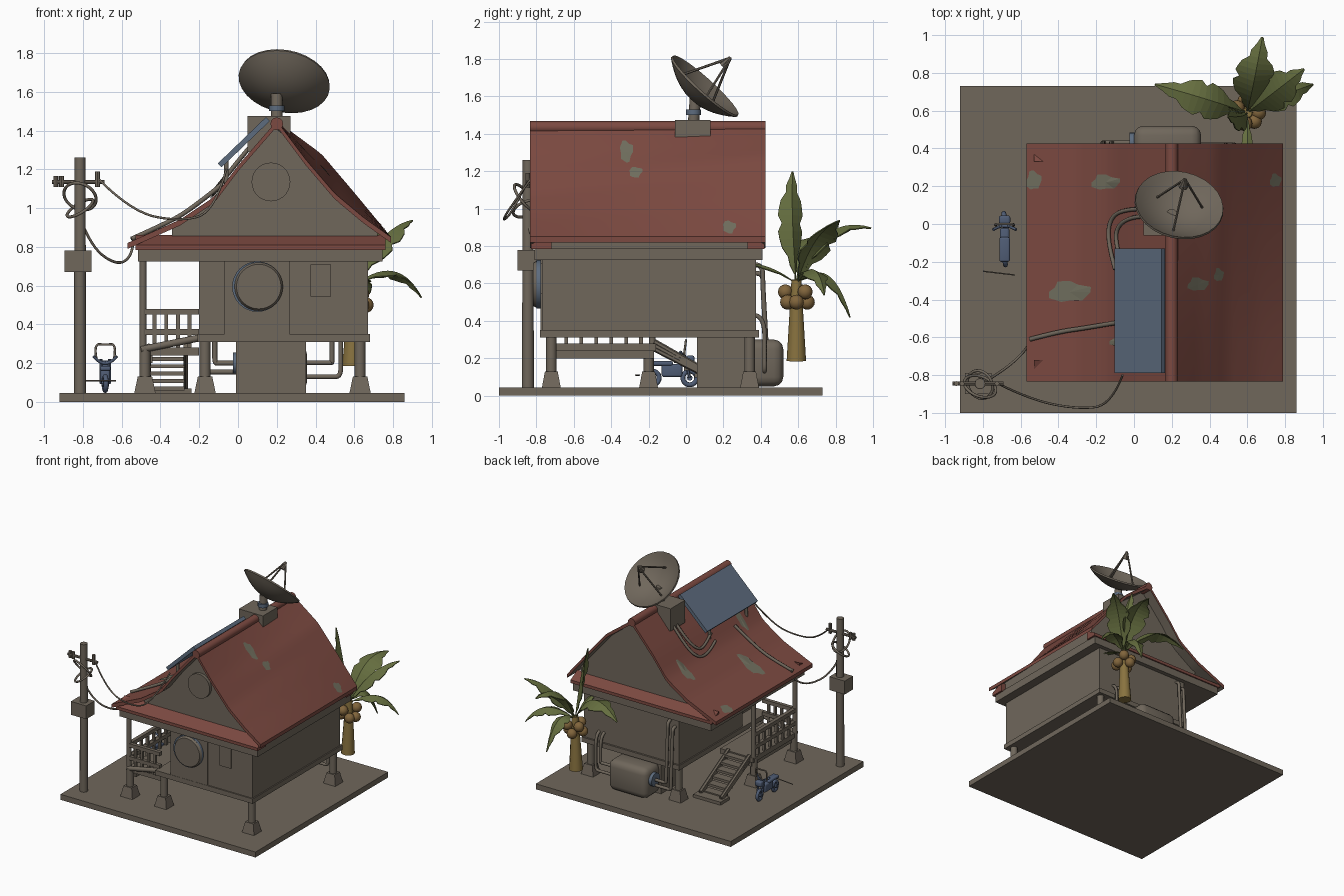
import bpy, bmesh, math
from mathutils import Vector, Matrix

if "Cube" in bpy.data.objects:
    bpy.data.objects.remove(bpy.data.objects["Cube"])

def mat(name, r, g, b):
    m = bpy.data.materials.new(name)
    m.diffuse_color = (r, g, b, 1)
    m.use_nodes = True
    m.node_tree.nodes["Principled BSDF"].inputs["Base Color"].default_value = m.diffuse_color
    return m

GREY = mat("weathered_grey", .16, .135, .105)
RED = mat("roof_red", .20, .067, .052)
PATCH = mat("patch_green_grey", .16, .155, .11)
BLUE = mat("panel_blue", .11, .15, .21)
LEAF = mat("leaf_green", .13, .155, .05)
TRUNK = mat("trunk_yellow", .25, .17, .05)
NUT = mat("coconut_brown", .22, .13, .045)
BIKE = mat("dark_blue", .08, .11, .18)

def finish(name, bm, m, smooth=False, extra=None):
    bmesh.ops.recalc_face_normals(bm, faces=bm.faces)
    me = bpy.data.meshes.new(name)
    bm.to_mesh(me)
    bm.free()
    ob = bpy.data.objects.new(name, me)
    bpy.context.collection.objects.link(ob)
    for k in [m] + ([extra] if extra else []):
        me.materials.append(k)
    if smooth:
        bpy.ops.object.select_all(action='DESELECT')
        ob.select_set(True)
        bpy.context.view_layer.objects.active = ob
        bpy.ops.object.shade_smooth_by_angle(angle=math.radians(40))
    return ob

def box(name, lo, hi, m=GREY, bevel=0, taper=1):
    bm = bmesh.new()
    bmesh.ops.create_cube(bm, size=1)
    lo, hi = Vector(lo), Vector(hi)
    for v in bm.verts:
        k = taper if v.co.z > 0 else 1
        d = hi - lo
        v.co = Vector((v.co.x * k * d.x, v.co.y * k * d.y, v.co.z * d.z)) + (lo + hi) / 2
    if bevel:
        bmesh.ops.bevel(bm, geom=bm.edges[:], offset=bevel, segments=3, profile=.5, affect='EDGES')
    return finish(name, bm, m, bevel > 0)

def cyl(name, a, b, r0, r1=None, m=GREY, n=12):
    a, b = Vector(a), Vector(b)
    d = b - a
    bm = bmesh.new()
    M = Matrix.Translation((a + b) / 2) @ d.to_track_quat('Z', 'Y').to_matrix().to_4x4()
    bmesh.ops.create_cone(bm, cap_ends=True, segments=n, radius1=r0,
                          radius2=r0 if r1 is None else r1, depth=d.length, matrix=M)
    return finish(name, bm, m, True)

def tube(name, pts, r, m=GREY, cyclic=False):
    cu = bpy.data.curves.new(name, 'CURVE')
    cu.dimensions = '3D'
    cu.bevel_depth, cu.bevel_resolution, cu.use_fill_caps = r, 2, True
    s = cu.splines.new('NURBS')
    s.points.add(len(pts) - 1)
    for p, c in zip(s.points, pts):
        p.co = (*c, 1)
    s.order_u, s.resolution_u = 3, 6
    s.use_endpoint_u, s.use_cyclic_u = not cyclic, cyclic
    cu.materials.append(m)
    ob = bpy.data.objects.new(name, cu)
    bpy.context.collection.objects.link(ob)
    bpy.ops.object.select_all(action='DESELECT')
    ob.select_set(True)
    bpy.context.view_layer.objects.active = ob
    bpy.ops.object.convert(target='MESH')

def ring(name, c, R, r, axis, m):
    q = Vector(axis).to_track_quat('Z', 'Y')
    tube(name, [Vector(c) + q @ Vector((R * math.cos(i * math.pi / 6), R * math.sin(i * math.pi / 6), 0))
                for i in range(12)], r, m, True)

# Ground slab, main floor, walls with a recessed front corner, eave beam
box("ground_slab", (-.92, -1, 0), (.86, .73, .045))
box("main_floor", (-.21, -.78, .31), (.68, .39, .35))
bm = bmesh.new()
f = bm.faces.new([bm.verts.new((x, y, .35)) for x, y in
                  [(-.07, -.77), (.67, -.77), (.67, .375), (-.2, .375), (-.2, -.45), (-.07, -.45)]])
ext = bmesh.ops.extrude_face_region(bm, geom=[f])
bmesh.ops.translate(bm, vec=(0, 0, .39), verts=[v for v in ext['geom'] if isinstance(v, bmesh.types.BMVert)])
finish("house_walls", bm, GREY)
box("eave_beam", (-.515, -.81, .725), (.745, .41, .79))
box("door_panel", (-.07, -.778, .35), (.265, -.77, .725))
box("small_window", (.375, -.779, .545), (.48, -.77, .71))
cyl("round_window_frame", (.1, -.76, .595), (.1, -.8, .595), .13, m=BLUE, n=32)
cyl("round_window", (.107, -.8, .595), (.107, -.818, .595), .125, .115, n=32)

# Footings and stilts
for x, y, top in [(-.48, -.72, .28), (-.17, -.72, .31), (.63, -.72, .31), (-.48, -.2, .28),
                  (-.17, .34, .31), (.63, .34, .31)]:
    box("footing", (x - .055, y - .05, .045), (x + .055, y + .05, .13), taper=.68)
    cyl("stilt", (x, y, .12), (x, y, top), .028)

# Roof surface: left slope concave, right slope twisting from concave to convex
LEFT = [(-.57, .82), (-.3, .94), (-.12, 1.06), (0, 1.22), (.2, 1.45)]
RF = [(.2, 1.45), (.35, 1.25), (.5, 1.075), (.65, .95), (.79, .85)]
RB = [(.2, 1.45), (.43, 1.28), (.6, 1.08), (.79, .85)]
def interp(p, x):
    for (a, za), (b, zb) in zip(p, p[1:]):
        if x <= b or (b, zb) == p[-1]:
            return za + (zb - za) * (x - a) / (b - a)
def roof_z(x, y):
    if x <= .2:
        return interp(LEFT, x)
    t = (y + .835) / 1.26
    return interp(RF, x) * (1 - t) + interp(RB, x) * t

for name, x0, x1 in [("roof_left", -.57, .2), ("roof_right", .2, .79)]:
    bm = bmesh.new()
    N, K = 20, 6
    g = [[[bm.verts.new((x, y, roof_z(x, y) - d)) for y in [-.835 + 1.26 * j / K for j in range(K + 1)]]
          for x in [x0 + (x1 - x0) * i / N for i in range(N + 1)]] for d in (0, .03)]
    for s in (0, 1):
        for i in range(N):
            for j in range(K):
                bm.faces.new((g[s][i][j], g[s][i + 1][j], g[s][i + 1][j + 1], g[s][i][j + 1])).material_index = s
    for i in range(N):
        for j in (0, K):
            bm.faces.new((g[0][i][j], g[0][i + 1][j], g[1][i + 1][j], g[1][i][j]))
    for j in range(K):
        for i in (0, N):
            bm.faces.new((g[0][i][j], g[0][i][j + 1], g[1][i][j + 1], g[1][i][j]))
    finish(name, bm, RED, True, GREY)
cyl("ridge_cap", (.2, -.835, 1.435), (.2, .425, 1.435), .033, m=RED)

# Attic gable, vent and red skirt strips
bm = bmesh.new()
xs = [-.34 + 1.06 * i / 24 for i in range(25)]
ends = [[bm.verts.new((x, y, roof_z(x, y) - .025)) for x in xs] +
        [bm.verts.new((.72, y, .78)), bm.verts.new((-.34, y, .78))] for y in (-.73, .34)]
for e in ends:
    bm.faces.new(e)
for i in range(27):
    k = (i + 1) % 27
    bm.faces.new((ends[0][i], ends[0][k], ends[1][k], ends[1][i]))
finish("attic_gable", bm, GREY)
cyl("gable_vent", (.17, -.72, 1.135), (.17, -.755, 1.135), .1, n=28)
for ya, yb in [(-.83, -.72), (.42, .33)]:
    bm = bmesh.new()
    r = [[bm.verts.new((x, y, z)) for y, z in [(ya, .785), (ya, .81), (yb, .86), (yb, .785)]] for x in (-.53, .76)]
    for i in range(4):
        k = (i + 1) % 4
        bm.faces.new((r[0][i], r[0][k], r[1][k], r[1][i]))
    for e in r:
        bm.faces.new(e)
    finish("gable_skirt", bm, RED)

# Worn patches laid on the roof
for px, py, a, b in [(-.53, .23, .04, .05), (-.15, .22, .075, .04), (-.34, -.36, .11, .055), (-.05, -.62, .08, .03),
                     (.34, -.32, .055, .035), (.45, -.27, .025, .035), (.75, .23, .03, .035)]:
    bm = bmesh.new()
    P = [(px, py)] + [(px + a * math.cos(t * .524) * (1 + .2 * math.sin(t * 2.1)),
                       py + b * math.sin(t * .524) * (1 + .2 * math.cos(t * 1.7))) for t in range(12)]
    P = [(min(max(x, -.57), .79), y) for x, y in P]
    v = [bm.verts.new((x, y, roof_z(x, y) + .006)) for x, y in P]
    for i in range(12):
        bm.faces.new((v[0], v[1 + i], v[1 + (i + 1) % 12]))
    finish("roof_patch", bm, PATCH)

# Solar panel
bm = bmesh.new()
bmesh.ops.create_cube(bm, size=1)
bmesh.ops.transform(bm, verts=bm.verts, matrix=Matrix.Translation((.03, -.46, 1.34)) @
                    Matrix.Rotation(-math.atan2(.24, .25), 4, 'Y') @ Matrix.Diagonal((.345, .66, .028, 1)))
finish("solar_panel", bm, BLUE)
for y in (-.7, -.22):
    cyl("panel_leg", (-.06, y, 1.1), (-.06, y, 1.25), .012)

# Satellite dish: bowl, feed struts, mast, mount box
C, n = Vector((.24, .105, 1.66)), Vector((.15, .66, .73)).normalized()
M = Matrix.Translation(C) @ n.to_track_quat('Z', 'Y').to_matrix().to_4x4()
bm = bmesh.new()
prof = [(.235 * i / 7, -.095 * (1 - (i / 7) ** 2)) for i in range(8)]
prof = prof + [(r + .003, z - .012) for r, z in reversed(prof[1:])] + [(0, -.107)]
e = [bm.verts.new((r, 0, z)) for r, z in prof]
eds = [bm.edges.new(p) for p in zip(e, e[1:])]
bmesh.ops.spin(bm, geom=e + eds, axis=(0, 0, 1), cent=(0, 0, 0), angle=math.tau, steps=28)
bmesh.ops.remove_doubles(bm, verts=bm.verts, dist=.0005)
bm.transform(M)
finish("dish_bowl", bm, GREY, True)
tip = M @ Vector((0, 0, .2))
for k in range(3):
    t = math.pi / 2 + k * math.tau / 3
    cyl("feed_strut", M @ Vector((.14 * math.cos(t), .14 * math.sin(t), -.06)), tip, .007, n=6)
cyl("feed_horn", tip, M @ Vector((0, 0, .14)), .01, .026, n=8)
cyl("dish_mast", (.2, .04, 1.46), (.2, .05, 1.59), .03)
cyl("mast_collar", (.2, .04, 1.5), (.2, .04, 1.53), .04, m=BLUE)
box("dish_mount", (.05, -.06, 1.29), (.27, .13, 1.475))
for o in (0, .04):
    tube("dish_cable", [(x, y, roof_z(x, y) + .025) for x, y in
                        [(.06, .08 - o), (-.05 + o, .08 - o), (-.13 + o, .03 - o), (-.14 + o, -.1), (-.1 + o, -.24)]], .011)

# Porch with posts, railing and stairs
box("porch_floor", (-.5, -.72, .24), (-.2, -.16, .28))
cyl("porch_edge_beam", (-.5, -.73, .27), (-.2, -.73, .33), .018)
box("porch_joist", (-.48, -.7, .2), (-.44, -.17, .24))
for y in (-.72, -.18):
    cyl("porch_post", (-.49, y, .27), (-.49, y, .73), .018)
for z in (.36, .465):
    box("side_rail", (-.505, -.72, z - .015), (-.475, -.18, z + .015))
    box("front_rail", (-.49, -.735, z - .015), (-.2, -.705, z + .015))
for i in range(6):
    box("side_baluster", (-.5, -.65 + i * .08, .28), (-.48, -.63 + i * .08, .46))
for i in range(4):
    box("front_baluster", (-.44 + i * .06, -.73, .28), (-.42 + i * .06, -.71, .46))
for i in range(6):
    y, z = -.14 + i * .055, .26 - i * .038
    box("stair_step", (-.455, y - .035, z - .01), (-.275, y + .035, z + .01))
for x in (-.46, -.27):
    for d in (0, .02, .04):
        cyl("stair_stringer", (x, -.17, .29 - d), (x, .2, .08 - d / 2), .014, n=6)
box("stair_foot", (-.49, .13, .045), (-.24, .25, .07))

# Storage block, water tank and pipes
box("store_block", (-.01, .06, .045), (.35, .34, .31))
box("water_tank", (0, .32, .05), (.355, .52, .3), bevel=.05)
cyl("tank_port", (.02, .43, .2), (-.025, .43, .2), .055, m=BLUE, n=16)
for o in (0, .045):
    tube("wall_pipe", [(0, .43, .2 - o), (-.1 - o, .43, .2 - o), (-.12 - o, .43, .2 - o), (-.12 - o, .43, .26),
                       (-.12 - o, .41, .6), (-.12 - o, .41, .7 - o), (-.12 - o, .37, .7 - o)], .013)
    tube("side_pipe", [(.33, .42, .13 + o * 1.6), (.48, .42, .13 + o * 1.6), (.53 - o, .42, .13 + o * 1.6),
                       (.53 - o, .42, .22), (.53 - o, .42, .42), (.53 - o, .37, .43)], .012)

# Utility pole, crossarm, coils and wires
cyl("utility_pole", (-.815, -.845, .04), (-.815, -.845, 1.26), .032, .028)
box("transformer_box", (-.895, -.9, .67), (-.755, -.79, .78))
cyl("crossarm", (-.96, -.845, 1.135), (-.69, -.845, 1.135), .011, n=8)
for x in (-.94, -.91, -.725):
    cyl("insulator", (x, -.845, 1.11), (x, -.845, 1.165 if x < -.8 else 1.19), .013, n=8)
ring("wire_coil", (-.815, -.86, 1.06), .09, .008, (.3, .75, .6), GREY)
ring("wire_coil", (-.815, -.85, 1.0), .08, .008, (-.5, -.3, .8), GREY)
tube("upper_wire", [(-.72, -.845, 1.15), (-.55, -.93, .98), (-.3, -.98, .93), (-.12, -.96, .98), (-.06, -.8, 1.2)], .006)
tube("lower_wire", [(-.815, -.85, .95), (-.76, -.82, .8), (-.62, -.72, .7), (-.54, -.62, .76), (-.54, -.6, .85)], .007)
tube("roof_cable", [(x, y, roof_z(x, y) + .012) for x, y in [(-.55, -.61), (-.4, -.57), (-.25, -.55), (-.08, -.52)]], .012)

# Palm: trunk, coconuts and notched folded leaves
cyl("palm_trunk", (.59, .59, .185), (.6, .59, .62), .052, .026, TRUNK)
for i in range(7):
    bm = bmesh.new()
    a = i * math.tau / 7
    bmesh.ops.create_uvsphere(bm, u_segments=12, v_segments=8, radius=.04, matrix=Matrix.Translation(
        (.6 + .06 * math.cos(a), .59 + .06 * math.sin(a), .5 + .055 * (i % 2))))
    finish("coconut", bm, NUT, True)
O = Vector((.6, .59, .6))
for mid, end, w in [((.58, .56, .95), (.5, .57, 1.2), .075), ((.63, .72, .98), (.68, .99, .9), .11),
                    ((.4, .66, 1.0), (.11, .74, .76), .1), ((.82, .7, .78), (.95, .74, .54), .075),
                    ((.72, .68, .9), (.9, .82, .94), .1), ((.6, .4, .76), (.6, .17, .69), .03),
                    ((.63, .78, .78), (.66, .88, .42), .07)]:
    mid, end = Vector(mid), Vector(end)
    bm = bmesh.new()
    rows = []
    for i in range(15):
        t = i / 14
        p = O * (1 - t) ** 2 + mid * 2 * t * (1 - t) + end * t * t
        tan = (mid - O) * (1 - t) + (end - mid) * t
        side = tan.cross(Vector((.1, .1, 1))).normalized()
        up = side.cross(tan).normalized()
        k = w * max(.06, math.sin(math.pi * min(1, max(0, t * 1.08 - .08)) ** .85)) * (.72 if i % 4 == 3 else 1)
        rows.append([bm.verts.new(p + side * k * s - up * k * .4 * abs(s)) for s in (-1, 0, 1)])
    for a, b in zip(rows, rows[1:]):
        for j in (0, 1):
            bm.faces.new((a[j], a[j + 1], b[j + 1], b[j]))
    ob = finish("palm_leaf", bm, LEAF)
    ob.modifiers.new("thickness", 'SOLIDIFY').thickness = .006

# Small motorbike
X = -.685
for y in (-.18, .02):
    ring("bike_wheel", (X, y, .095), .038, .013, (1, .12, 0), BIKE)
    cyl("bike_hub", (X - .02, y, .095), (X + .02, y, .095), .015, m=BIKE, n=8)
box("bike_body", (X - .025, -.13, .1), (X + .025, -.02, .17), BIKE, .012)
box("bike_seat", (X - .028, -.2, .16), (X + .028, -.07, .185), BIKE, .01)
box("bike_headlamp", (X - .03, .0, .17), (X + .03, .045, .215), BIKE, .012)
for s in (-.022, .022):
    cyl("bike_fork", (X + s, .02, .095), (X + s, -.01, .22), .008, m=BIKE, n=6)
tube("bike_handlebar", [(X - .06, -.03, .235), (X - .03, -.01, .2), (X + .03, -.01, .2), (X + .06, -.03, .235)], .008, BIKE)
tube("bike_hoop", [(X - .045, -.01, .22), (X - .06, 0, .3), (X, 0, .295), (X + .06, 0, .3), (X + .045, -.01, .22)], .006, GREY)
cyl("loose_bar", (-.8, -.25, .11), (-.63, -.27, .11), .004, n=6)
